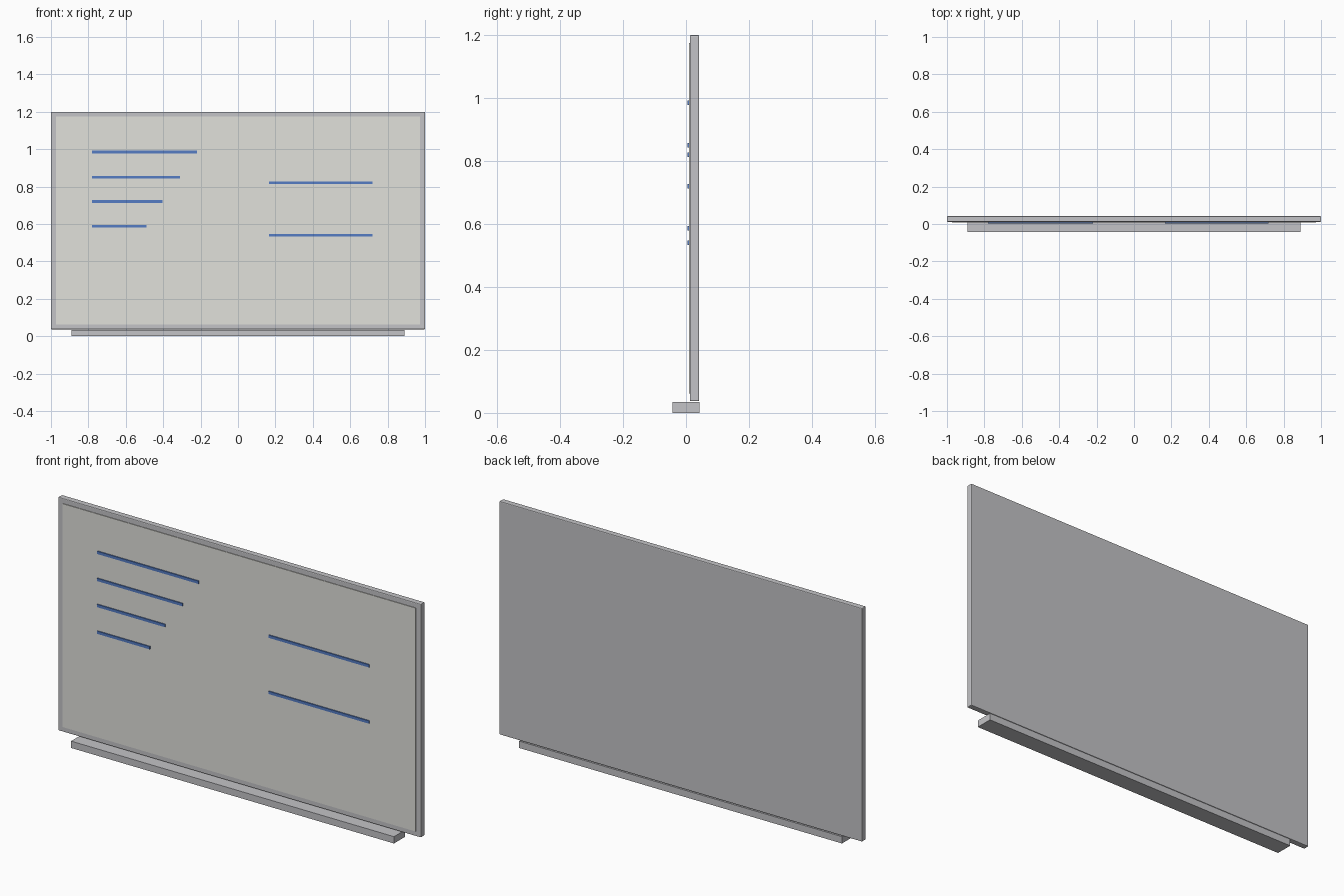
import bpy

cube = bpy.data.objects.get("Cube")
if cube:
    bpy.data.objects.remove(cube, do_unlink=True)


def material(name, color):
    m = bpy.data.materials.new(name)
    m.use_nodes = True
    m.diffuse_color = (*color, 1)
    m.node_tree.nodes["Principled BSDF"].inputs["Base Color"].default_value = (*color, 1)
    return m


def box(name, mat, x, y, z, bevel=0):
    """Box spanning the (min, max) ranges on each axis."""
    spans = (x, y, z)
    bpy.ops.mesh.primitive_cube_add(size=1, location=[(a + b) / 2 for a, b in spans])
    ob = bpy.context.object
    ob.name = name
    ob.scale = [b - a for a, b in spans]
    bpy.ops.object.transform_apply(location=False, rotation=False, scale=True)
    ob.data.materials.append(mat)
    if bevel:
        mod = ob.modifiers.new("soft_edges", "BEVEL")
        mod.width = bevel
        mod.segments = 2
    return ob


metal = material("grey metal", (0.55, 0.55, 0.57))
white = material("board white", (0.75, 0.75, 0.71))
blue = material("blue marker", (0.09, 0.2, 0.55))

# Backing frame, writing surface and pen tray
box("frame", metal, (-1, 1), (0.012, 0.042), (0.037, 1.2), bevel=0.004)
box("writing_surface", white, (-0.973, 0.973), (0.009, 0.02), (0.062, 1.175))
box("pen_tray", metal, (-0.89, 0.89), (-0.043, 0.043), (0, 0.034))

# Marker strokes: left end, right end, height
strokes = [(-0.78, -0.22, 0.985), (-0.78, -0.31, 0.85), (-0.78, -0.405, 0.72),
           (-0.78, -0.49, 0.587), (0.165, 0.72, 0.82), (0.165, 0.72, 0.54)]
for i, (left, right, z) in enumerate(strokes):
    box(f"marker_stroke_{i + 1}", blue, (left, right), (0.004, 0.012), (z - 0.007, z + 0.007))
